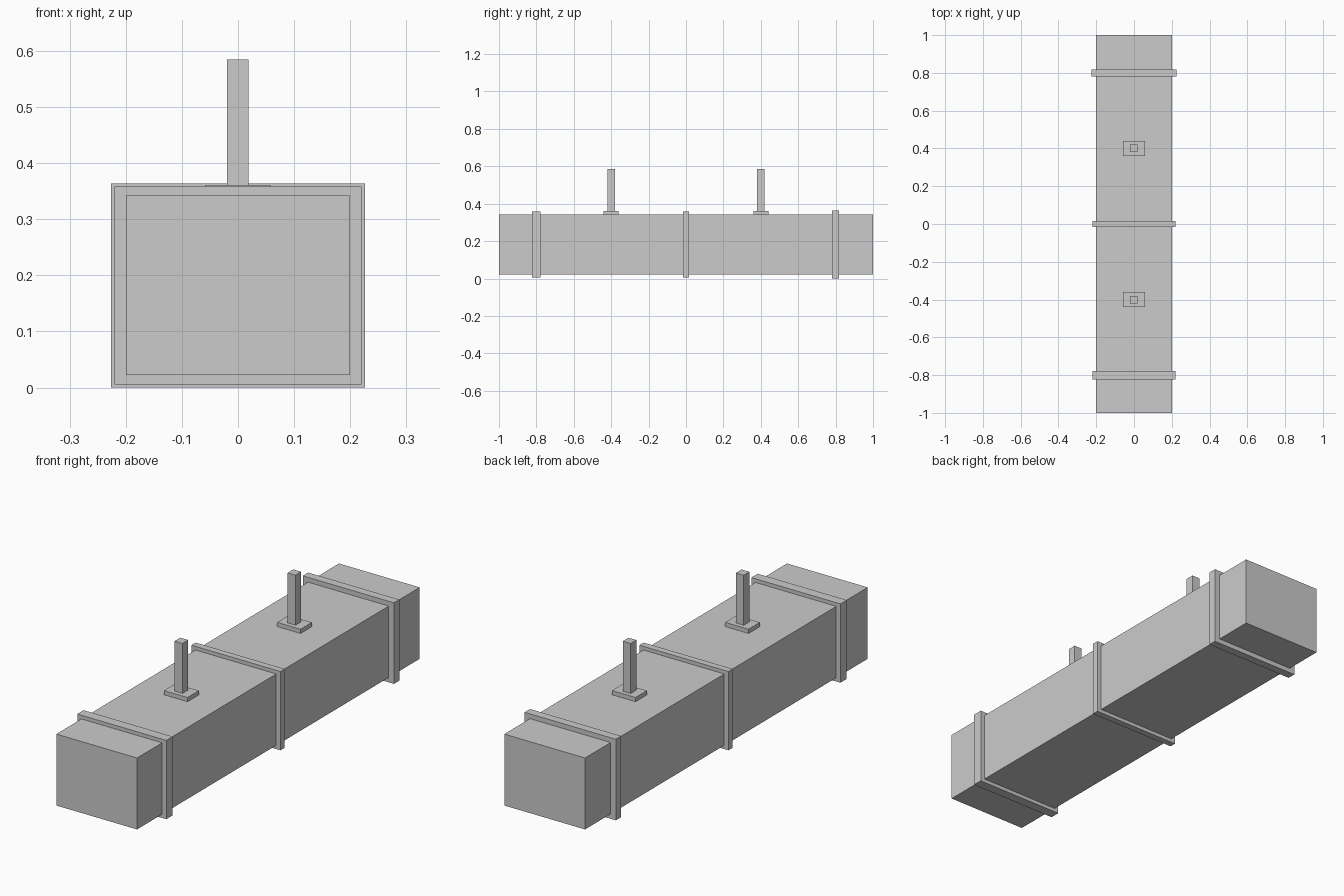
import bpy, bmesh

if "Cube" in bpy.data.objects:
    bpy.data.objects.remove(bpy.data.objects["Cube"])

metal = bpy.data.materials.new("light_grey_metal")
metal.diffuse_color = (0.6, 0.6, 0.6, 1)
metal.use_nodes = True
metal.node_tree.nodes["Principled BSDF"].inputs["Base Color"].default_value = metal.diffuse_color

DUCT_W, DUCT_B, DUCT_T = 0.2, 0.022, 0.342   # half width, bottom, top


def finish(name, bm):
    bmesh.ops.recalc_face_normals(bm, faces=bm.faces)
    mesh = bpy.data.meshes.new(name)
    bm.to_mesh(mesh)
    bm.free()
    mesh.materials.append(metal)
    ob = bpy.data.objects.new(name, mesh)
    bpy.context.collection.objects.link(ob)
    return ob


def box(name, x, y, z):
    """Box from (min, max) pairs."""
    bm = bmesh.new()
    bmesh.ops.create_cube(bm, size=1)
    for v in bm.verts:
        v.co = [r[0] if c < 0 else r[1] for c, r in zip(v.co, (x, y, z))]
    return finish(name, bm)


def collar(name, y, width, lip):
    """Rectangular band wrapped around the duct, standing out by lip."""
    bm = bmesh.new()

    def loop(yy, d):
        w, b, t = DUCT_W + d, DUCT_B - d, DUCT_T + d
        return [bm.verts.new((px, yy, pz)) for px, pz in ((-w, b), (w, b), (w, t), (-w, t))]

    a, b = y - width / 2, y + width / 2
    loops = [loop(a, 0), loop(a, lip), loop(b, lip), loop(b, 0)]
    for i in range(4):
        p, q = loops[i], loops[(i + 1) % 4]
        for j in range(4):
            k = (j + 1) % 4
            bm.faces.new((p[j], p[k], q[k], q[j]))
    return finish(name, bm)


# Main duct
box("duct", (-DUCT_W, DUCT_W), (-1, 1), (DUCT_B, DUCT_T))

# Joint collars
collar("front_collar", -0.8, 0.045, 0.0165)
collar("middle_collar", 0.0, 0.03, 0.0165)
collar("rear_collar", 0.8, 0.038, 0.0215)
for part, lip in (("front_collar", 0.0205), ("middle_collar", 0.0205), ("rear_collar", 0.026)):
    # sides stand out slightly further than top and bottom
    for v in bpy.data.objects[part].data.vertices:
        if abs(v.co.x) > DUCT_W + 0.001:
            v.co.x = (DUCT_W + lip) * (1 if v.co.x > 0 else -1)

# Hangers: base plate and post
for side, y in (("front", -0.4), ("rear", 0.4)):
    box(side + "_hanger_plate", (-0.058, 0.058), (y - 0.04, y + 0.04), (DUCT_T, 0.361))
    box(side + "_hanger_post", (-0.02, 0.019), (y - 0.02, y + 0.02), (0.361, 0.585))
